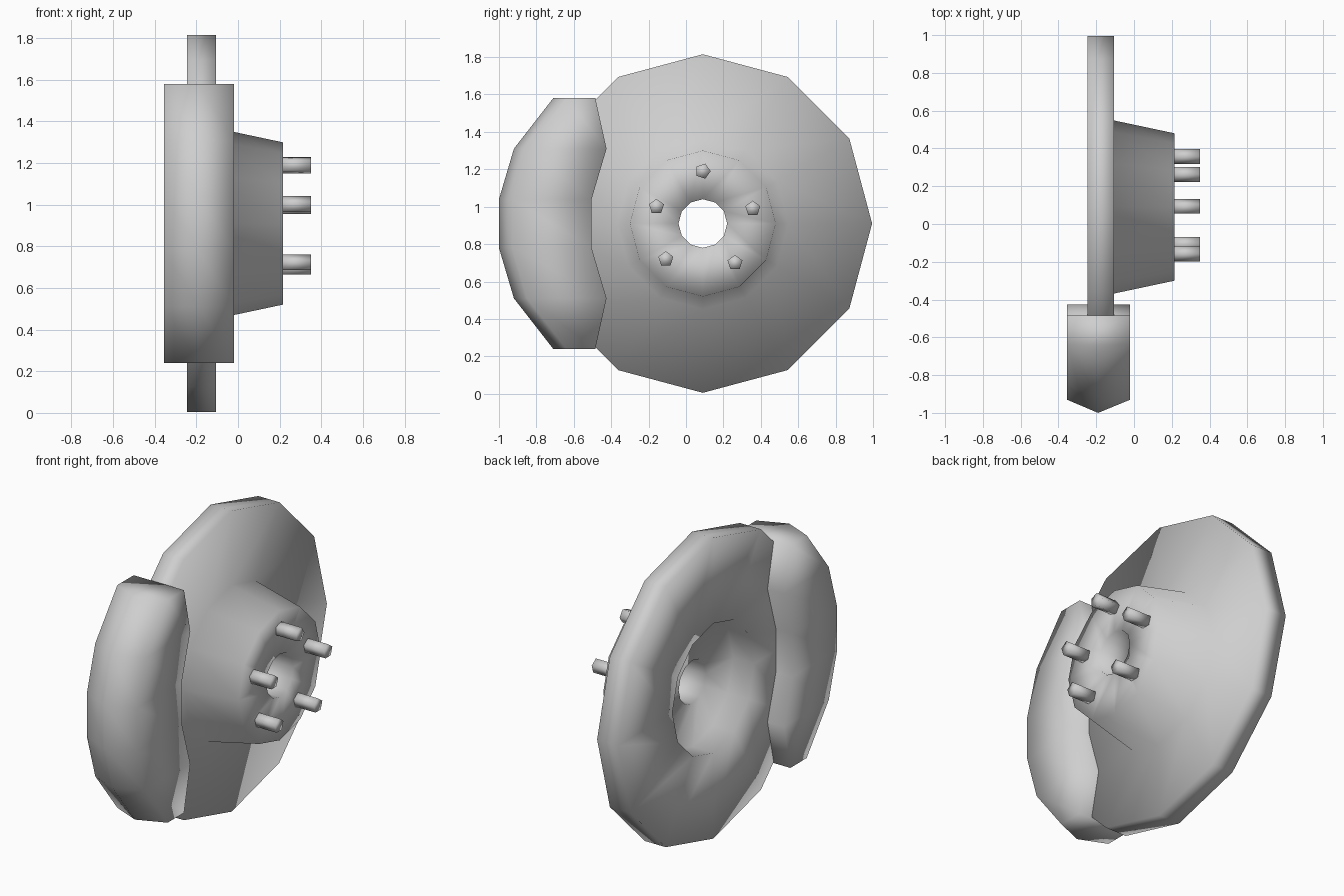
import bpy, bmesh, math

if "Cube" in bpy.data.objects:
    bpy.data.objects.remove(bpy.data.objects["Cube"])

metal = bpy.data.materials.new("grey_metal")
metal.diffuse_color = (0.62, 0.62, 0.62, 1)
metal.use_nodes = True
metal.node_tree.nodes["Principled BSDF"].inputs["Base Color"].default_value = metal.diffuse_color
CY, CZ = 0.09, 0.91   # wheel axis position


def finish(name, bm):
    bmesh.ops.recalc_face_normals(bm, faces=bm.faces)
    for f in bm.faces:
        f.smooth = True
    me = bpy.data.meshes.new(name)
    bm.to_mesh(me)
    bm.free()
    me.materials.append(metal)
    ob = bpy.data.objects.new(name, me)
    bpy.context.collection.objects.link(ob)
    return ob


def bridge(bm, rings, closed):
    n = len(rings[0])
    pairs = list(zip(rings, rings[1:]))
    if closed:
        pairs.append((rings[-1], rings[0]))
    for a, b in pairs:
        for i in range(n):
            j = (i + 1) % n
            bm.faces.new((a[i], a[j], b[j], b[i]))


def ring(bm, x, r, n, cy, cz, start=0.0):
    return [bm.verts.new((x, cy + r * math.cos(start + math.tau * i / n),
                          cz + r * math.sin(start + math.tau * i / n)))
            for i in range(n)]


# Brake disc with conical hub, centre bore and shallow rear recess
profile = [(-0.245, 0.39), (-0.245, 0.905), (-0.105, 0.905), (-0.105, 0.458),
           (0.215, 0.39), (0.215, 0.13), (-0.105, 0.13), (-0.105, 0.39)]
bm = bmesh.new()
bridge(bm, [ring(bm, x, r, 12, CY, CZ) for x, r in profile], True)
finish("disc_and_hub", bm)

# Five wheel studs
for i, (y, z) in enumerate([(0.09, 1.19), (0.357, 0.99), (0.262, 0.70),
                            (-0.108, 0.72), (-0.158, 1.0)]):
    bm = bmesh.new()
    start = math.radians(0 if i == 0 else 90 + 72 * i)
    ends = [ring(bm, x, 0.042, 5, y, z, start) for x in (0.2, 0.35)]
    bridge(bm, ends, False)
    for e in ends:
        bm.faces.new(e)
    finish("wheel_stud", bm)

# Caliper: pentagonal sections stacked in height, (z, inner y, outer y)
half = [(1.58, -0.485, -0.71), (1.31, -0.425, -0.92), (1.04, -0.505, -1.0)]
levels = half + [(1.82 - z, a, b) for z, a, b in reversed(half)]
bm = bmesh.new()
rows = []
for z, inner, outer in levels:
    section = [(-0.355, inner), (-0.355, outer + 0.07), (-0.19, outer),
               (-0.02, outer + 0.07), (-0.02, inner)]
    rows.append([bm.verts.new((x, y, z)) for x, y in section])
bridge(bm, rows, False)
bm.faces.new(rows[0])
bm.faces.new(rows[-1])
finish("caliper", bm)
